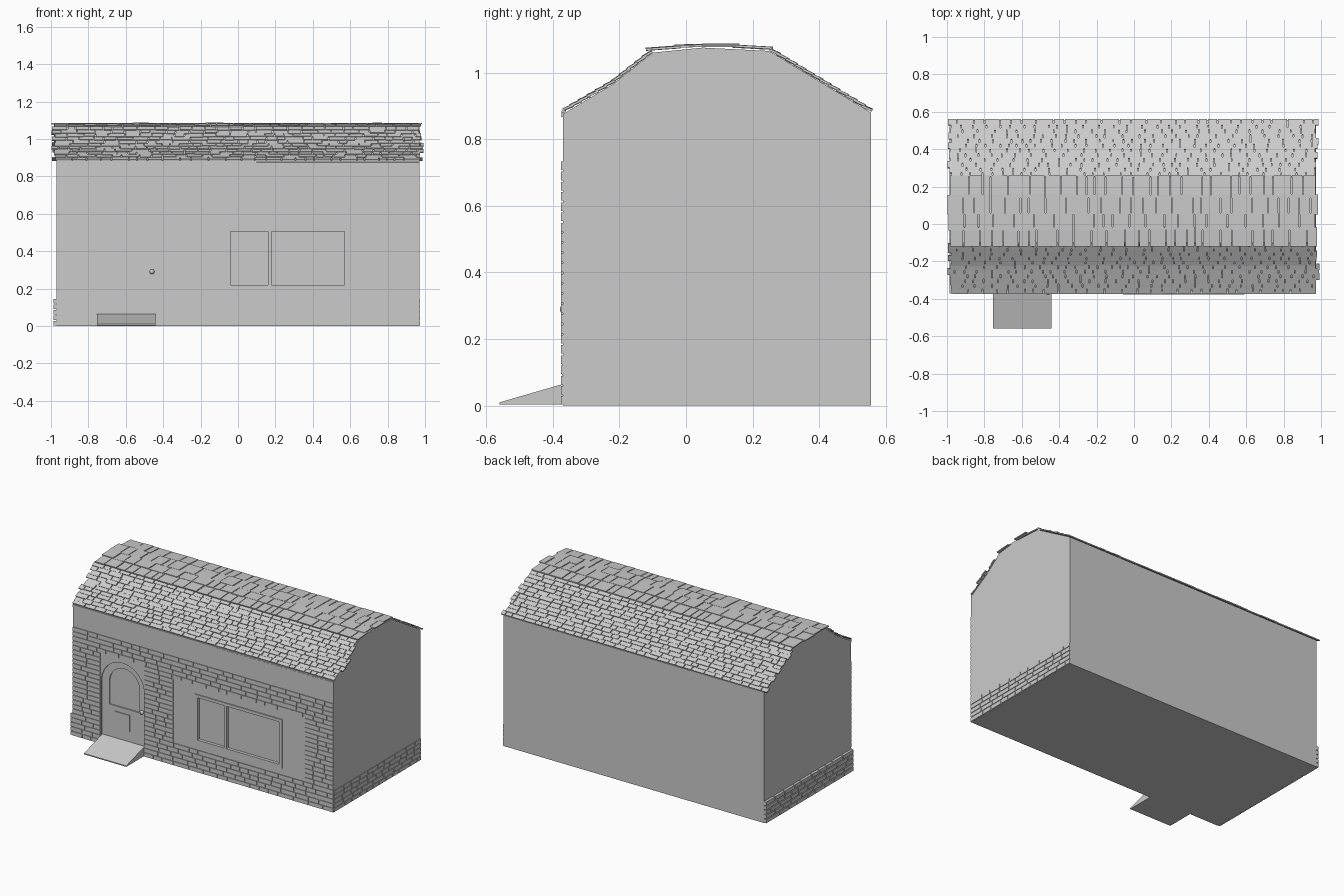
import bpy, bmesh, math, random
from mathutils import Matrix, Vector

if "Cube" in bpy.data.objects:
    bpy.data.objects.remove(bpy.data.objects["Cube"])

random.seed(4)


def finish(bm, name):
    bmesh.ops.recalc_face_normals(bm, faces=bm.faces)
    me = bpy.data.meshes.new(name)
    bm.to_mesh(me)
    bm.free()
    ob = bpy.data.objects.new(name, me)
    bpy.context.collection.objects.link(ob)
    return ob


def prism(name, pts, a, b, axis):
    """Extrude a 2D outline from a to b along x (yz outline) or y (xz outline)."""
    bm = bmesh.new()
    place = (lambda p, d: (d, p[0], p[1])) if axis == 'x' else (lambda p, d: (p[0], d, p[1]))
    lo = [bm.verts.new(place(p, a)) for p in pts]
    hi = [bm.verts.new(place(p, b)) for p in pts]
    bm.faces.new(lo)
    bm.faces.new(hi)
    n = len(pts)
    for i in range(n):
        bm.faces.new((lo[i], lo[(i + 1) % n], hi[(i + 1) % n], hi[i]))
    return finish(bm, name)


def add_box(bm, x0, x1, y0, y1, z0, z1):
    m = Matrix.Translation(((x0 + x1) / 2, (y0 + y1) / 2, (z0 + z1) / 2))
    bmesh.ops.create_cube(bm, size=1, matrix=m @ Matrix.Diagonal((x1 - x0, y1 - y0, z1 - z0, 1)))


def boxes(name, items):
    bm = bmesh.new()
    for it in items:
        add_box(bm, *it)
    return finish(bm, name)


def arch(x0, x1, z0, top, n=20):
    r, cx = (x1 - x0) / 2, (x0 + x1) / 2
    zs = top - r
    return [(x0, z0), (x1, z0)] + [(cx + r * math.cos(math.pi * i / n), zs + r * math.sin(math.pi * i / n))
                                   for i in range(n + 1)]


def cut(ob, cutter):
    m = ob.modifiers.new("cut", 'BOOLEAN')
    m.operation, m.object, m.solver = 'DIFFERENCE', cutter, 'EXACT'
    cutter.hide_render = True
    cutter.hide_viewport = True


def courses(a, b, z0, z1, h, wmin, wmax, holes=()):
    """Random brick rectangles (a0, a1, z0, z1), skipping the holes."""
    rows = round((z1 - z0) / h)
    h = (z1 - z0) / rows
    gap = 0.005
    for r in range(rows):
        z = z0 + r * h
        spans = [(a, b)]
        for ha, hb, hz0, hz1 in holes:
            if hz0 < z + h / 2 < hz1:
                spans = [s for p, q in spans for s in ((p, min(q, ha)), (max(p, hb), q)) if s[1] - s[0] > 0.01]
        for p, q in spans:
            x = p
            while x < q - 0.001:
                e = x + random.uniform(wmin, wmax)
                if e > q - 0.03:
                    e = q
                yield x, e - (gap if e < q else 0), z, z + h - gap
                x = e


# House body with a bent roof profile
profile = [(-.37, .875), (-.22, .965), (-.10, 1.06), (.05, 1.075), (.25, 1.065), (.555, .88)]
body = prism("house_body", [(-.37, 0)] + profile + [(.555, 0)], -.97, .97, 'x')

# Door set in a shallow arched recess, with arched window, panel and knob
cut(body, prism("door_recess_cutter", arch(-.76, -.44, -.02, .585), -.42, -.345, 'y'))
door = prism("door", arch(-.76, -.44, .0, .585), -.362, -.343, 'y')
cut(door, prism("door_window_cutter", arch(-.705, -.48, .28, .545), -.40, -.354, 'y'))
boxes("door_panel", [(-.66, -.55, -.368, -.355, .135, .245)])
bm = bmesh.new()
bmesh.ops.create_uvsphere(bm, u_segments=16, v_segments=10, radius=.013,
                          matrix=Matrix.Translation((-.46, -.366, .29)))
for f in bm.faces:
    f.smooth = True
finish(bm, "door_knob")

# Entrance ramp
prism("ramp", [(-.56, .003), (-.345, .003), (-.345, .065), (-.37, .065), (-.56, .01)], -.755, -.44, 'x')

# Window: recessed glass with frame bars and sill
cut(body, boxes("window_cutter", [(-.05, .58, -.42, -.355, .205, .515)]))
fy = (-.376, -.35)
boxes("window_frame", [(-.06, -.04, *fy, .195, .525), (.57, .59, *fy, .195, .525),
                       (-.04, .57, *fy, .505, .525), (-.04, .57, *fy, .195, .22),
                       (.16, .178, *fy, .22, .505)])

# Brickwork on the front and along the base of both ends
holes = [(-.765, -.435, -1, .605), (-.22, .76, .16, .57)]
boxes("front_bricks", [(p, q, -.375, -.365, a, b)
                       for p, q, a, b in courses(-.97, .97, .003, .738, .031, .06, .12, holes)])
boxes("left_end_bricks", [(-.987, -.965, p, q, a, b)
                          for p, q, a, b in courses(-.372, .555, .003, .15, .03, .06, .12)])
boxes("right_end_bricks", [(.965, .974, p, q, a, b)
                           for p, q, a, b in courses(-.372, .555, .003, .15, .03, .06, .12)])

# Eaves strip under the front tiles
boxes("front_eaves_strip", [(-.97, .10, -.374, -.36, .866, .884), (.10, .97, -.374, -.36, .878, .886)])


def tiles(name, path, rows, wmin, wmax, thick=.007):
    """Overlapping rows of tiles laid from the first to the last point of a yz path."""
    pts = [Vector((0, y, z)) for y, z in path]
    lens = [(b - a).length for a, b in zip(pts, pts[1:])]

    def at(s):
        for a, b, l in zip(pts, pts[1:], lens):
            if s <= l or b is pts[-1]:
                return a.lerp(b, s / l)
            s -= l

    total = sum(lens)
    step = total / rows
    bm = bmesh.new()
    for r in range(rows):
        lo, hi = at(r * step), at(min(total, (r + 1) * step))
        t = (hi - lo).normalized()
        n = Vector((0, -t.z, t.y))
        if n.z < 0:
            n.negate()
        x = -.985 + random.uniform(-.013, .012)
        end = .98 + random.uniform(-.012, .018)
        while x < end - .005:
            e = x + random.uniform(wmin, wmax)
            if e > end - .02:
                e = end
            drop = random.uniform(0, .006) if r else 0
            length = step * 1.15 + drop
            if r == rows - 1:
                length = step + drop
            c = lo + t * (length / 2 - drop) + n * (thick * .5 + random.uniform(0, .003))
            # lower edge of every tile is lifted over the row below
            d = (t - n * (.004 / length)).normalized()
            m = Vector((0, -d.z, d.y))
            if m.z < 0:
                m.negate()
            rot = Matrix((Vector((1, 0, 0)), d, m)).transposed().to_4x4()
            c.x = (x + e - .005) / 2
            bmesh.ops.create_cube(bm, size=1, matrix=Matrix.Translation(c) @ rot
                                  @ Matrix.Diagonal((e - x - .005, length, thick, 1)))
            x = e
    return finish(bm, name)


# Roof tiles: front slope, back slope and long ridge tiles
tiles("front_roof_tiles", [(-.366, .882), (-.22, .967), (-.10, 1.061)], 11, .04, .10)
tiles("back_roof_tiles", [(.556, .881), (.25, 1.066)], 12, .04, .10)
tiles("ridge_tiles_front", [(-.12, 1.063), (-.02, 1.074), (.06, 1.079)], 2, .04, .12)
tiles("ridge_tiles_back", [(.26, 1.066), (.16, 1.075), (.05, 1.079)], 2, .04, .12)
